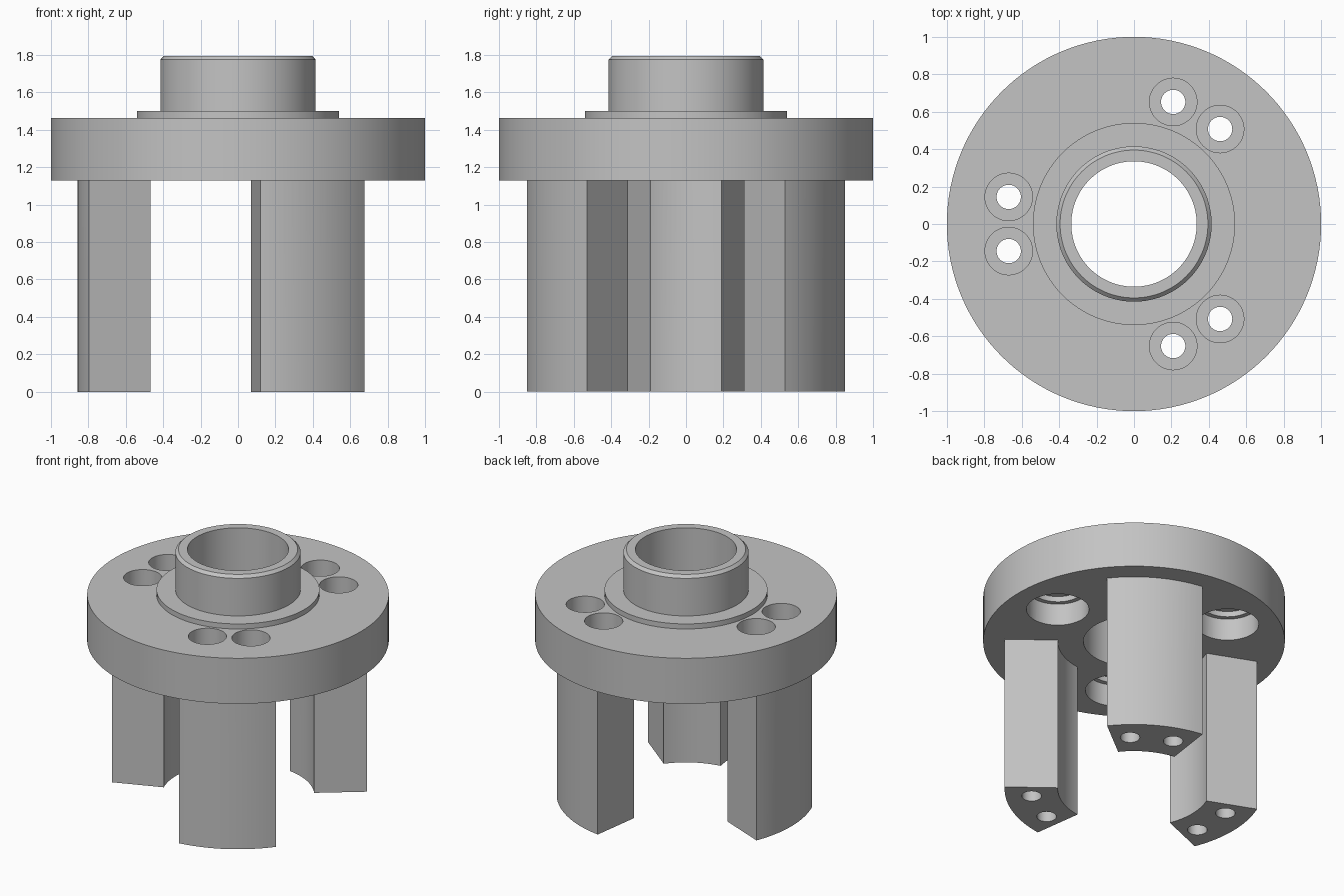
import bpy, bmesh, math

old = bpy.data.objects.get("Cube")
if old:
    bpy.data.objects.remove(old, do_unlink=True)

# Single bare-metal grey
grey = bpy.data.materials.new("metal grey")
grey.use_nodes = True
grey.diffuse_color = (0.55, 0.55, 0.55, 1)
grey.node_tree.nodes["Principled BSDF"].inputs["Base Color"].default_value = (0.55, 0.55, 0.55, 1)

PLATE_BOTTOM, PLATE_TOP = 1.13, 1.463
LEG_ANGLES = (60, 180, 300)
BORE_ANGLES = (0, 120, 240)


def polar(r, degrees):
    a = math.radians(degrees)
    return r * math.cos(a), r * math.sin(a)


def make_object(name, bm):
    bmesh.ops.recalc_face_normals(bm, faces=bm.faces[:])
    mesh = bpy.data.meshes.new(name)
    bm.to_mesh(mesh)
    bm.free()
    mesh.materials.append(grey)
    obj = bpy.data.objects.new(name, mesh)
    bpy.context.collection.objects.link(obj)
    return obj


def lathe(name, profile, centre=(0, 0), segments=96):
    """Revolve a closed (radius, z) profile; points on the axis become poles."""
    bm = bmesh.new()
    rings = []
    for r, z in profile:
        if r == 0:
            rings.append([bm.verts.new((*centre, z))] * segments)
            continue
        ring = []
        for i in range(segments):
            x, y = polar(r, 360 * i / segments)
            ring.append(bm.verts.new((centre[0] + x, centre[1] + y, z)))
        rings.append(ring)
    for k, a in enumerate(rings):
        b = rings[(k + 1) % len(rings)]
        if a[0] is a[1] and b[0] is b[1]:
            continue
        for i in range(segments):
            j = (i + 1) % segments
            corners = list(dict.fromkeys((a[i], a[j], b[j], b[i])))
            bm.faces.new(corners)
    return make_object(name, bm)


def ring_sector(name, angle, half, r_in, r_out, z0, z1, steps=16):
    """Upright prism bounded by two arcs and two radial sides."""
    bm = bmesh.new()
    sweep = [angle - half + 2 * half * i / steps for i in range(steps + 1)]
    outline = [polar(r_out, a) for a in sweep] + [polar(r_in, a) for a in reversed(sweep)]
    base = bm.faces.new([bm.verts.new((x, y, z0)) for x, y in outline])
    top = bmesh.ops.extrude_face_region(bm, geom=[base])["geom"]
    moved = [v for v in top if isinstance(v, bmesh.types.BMVert)]
    bmesh.ops.translate(bm, verts=moved, vec=(0, 0, z1 - z0))
    return make_object(name, bm)


def combine(target, tool, operation):
    tool.hide_render = True
    mod = target.modifiers.new(tool.name, "BOOLEAN")
    mod.operation = operation
    mod.solver = "EXACT"
    mod.object = tool


# Plate, raised shoulder and chamfered hub around the central bore
carrier = lathe("carrier_body", [
    (0.335, PLATE_BOTTOM), (1.0, PLATE_BOTTOM), (1.0, PLATE_TOP),
    (0.54, PLATE_TOP), (0.54, 1.5), (0.415, 1.5),
    (0.415, 1.775), (0.395, 1.795), (0.335, 1.795)], segments=128)
tools = []

# Three legs, joined into the plate
for n, angle in enumerate(LEG_ANGLES):
    leg = ring_sector(f"leg_{n + 1}", angle, 22, 0.505, 0.858, 0, PLATE_BOTTOM + 0.05)
    combine(carrier, leg, "UNION")
    tools.append(leg)

# Paired counterbored screw holes running down through each leg
for angle in LEG_ANGLES:
    for side in (-12.2, 12.2):
        screw = lathe("screw_hole_cutter", [
            (0, -0.1), (0.065, -0.1), (0.065, 1.26),
            (0.127, 1.26), (0.127, 1.6), (0, 1.6)],
            polar(0.685, angle + side), 48)
        combine(carrier, screw, "DIFFERENCE")
        tools.append(screw)

# Blind stepped bearing pockets in the underside, between the legs
for angle in BORE_ANGLES:
    pocket = lathe("bearing_pocket_cutter", [
        (0, 1.0), (0.207, 1.0), (0.207, 1.29),
        (0.175, 1.29), (0.175, 1.33), (0, 1.33)],
        polar(0.66, angle), 64)
    combine(carrier, pocket, "DIFFERENCE")
    tools.append(pocket)

# Bake the joins and cuts, then drop the helpers
bpy.context.view_layer.update()
graph = bpy.context.evaluated_depsgraph_get()
baked = bpy.data.meshes.new_from_object(carrier.evaluated_get(graph))
carrier.modifiers.clear()
carrier.data = baked
for tool in tools:
    bpy.data.objects.remove(tool, do_unlink=True)
baked.materials.clear()
baked.materials.append(grey)
for face in baked.polygons:
    face.material_index = 0

# Smooth curved walls, keep machined edges crisp
bpy.ops.object.select_all(action="DESELECT")
carrier.select_set(True)
bpy.context.view_layer.objects.active = carrier
bpy.ops.object.shade_smooth_by_angle(angle=math.radians(30))
